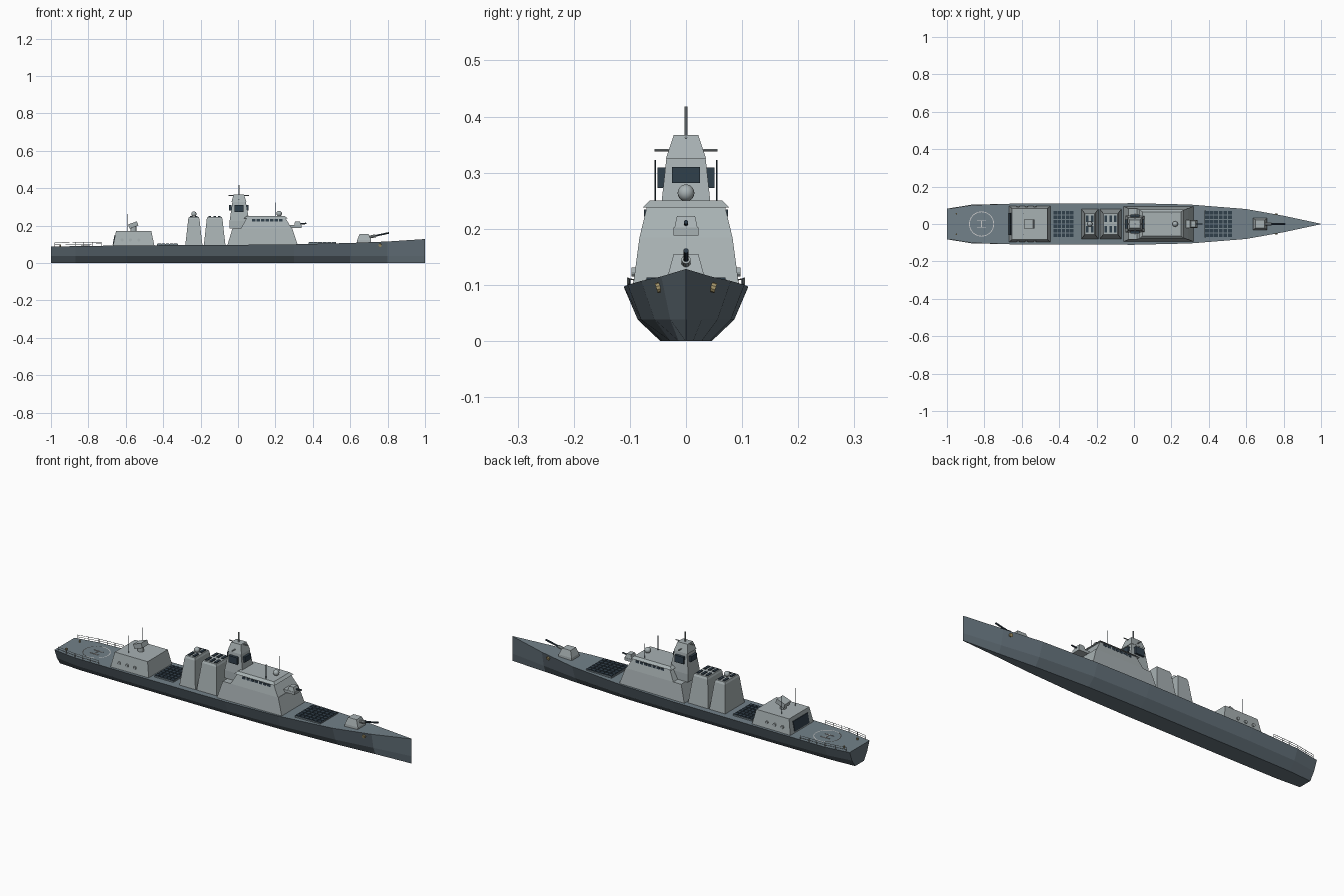
import bpy, bmesh, math
from mathutils import Matrix, Vector

if "Cube" in bpy.data.objects:
    bpy.data.objects.remove(bpy.data.objects["Cube"])


def mat(name, r, g, b):
    m = bpy.data.materials.new(name)
    m.diffuse_color = (r, g, b, 1)
    m.use_nodes = True
    m.node_tree.nodes["Principled BSDF"].inputs["Base Color"].default_value = m.diffuse_color
    return m


HULL = mat("hull_grey", 0.13, 0.17, 0.20)
DECK = mat("deck_grey", 0.17, 0.22, 0.25)
PALE = mat("pale_grey", 0.39, 0.44, 0.45)
DARK = mat("dark_blue", 0.03, 0.05, 0.07)
WHITE = mat("marking_white", 0.7, 0.72, 0.72)
GOLD = mat("brass", 0.4, 0.32, 0.15)


def finish(name, bm, *mats, smooth=False):
    bmesh.ops.recalc_face_normals(bm, faces=bm.faces)
    me = bpy.data.meshes.new(name)
    bm.to_mesh(me)
    bm.free()
    for m in mats:
        me.materials.append(m)
    if smooth:
        me.shade_smooth()
    ob = bpy.data.objects.new(name, me)
    bpy.context.collection.objects.link(ob)
    return ob


def loft(name, rings, *mats):
    """Skin a list of equal-length rings and cap both ends."""
    bm = bmesh.new()
    vs = [[bm.verts.new(p) for p in r] for r in rings]
    n = len(vs[0])
    for a, b in zip(vs, vs[1:]):
        for i in range(n):
            j = (i + 1) % n
            f = bm.faces.new((a[i], a[j], b[j], b[i]))
            if len(mats) > 1 and i == n - 1:
                f.material_index = 1
    bm.faces.new(vs[0])
    bm.faces.new(vs[-1])
    return finish(name, bm, *mats)


def tier(name, levels, m=PALE):
    """Stack of rectangles (x0, x1, half_y, z)."""
    return loft(name, [[(a, -h, z), (b, -h, z), (b, h, z), (a, h, z)]
                       for a, b, h, z in levels], m)


def boxes(name, items, m):
    """Boxes given as (cx, cy, cz, sx, sy, sz[, pitch])."""
    bm = bmesh.new()
    for cx, cy, cz, sx, sy, sz, *pitch in items:
        rot = Matrix.Rotation(math.radians(-pitch[0] if pitch else 0), 4, 'Y')
        bmesh.ops.create_cube(bm, size=1, matrix=Matrix.Translation((cx, cy, cz))
                              @ rot @ Matrix.Diagonal((sx, sy, sz, 1)))
    return finish(name, bm, m)


def rods(name, items, m=PALE, seg=8):
    """Cylinders given as (start, end, radius)."""
    bm = bmesh.new()
    for a, b, r in items:
        a, b = Vector(a), Vector(b)
        d = b - a
        mtx = Matrix.Translation((a + b) / 2) @ d.to_track_quat('Z', 'Y').to_matrix().to_4x4()
        bmesh.ops.create_cone(bm, cap_ends=True, segments=seg, radius1=r,
                              radius2=r, depth=d.length, matrix=mtx)
    return finish(name, bm, m)


def dome(name, x, z, r):
    bm = bmesh.new()
    bmesh.ops.create_uvsphere(bm, u_segments=16, v_segments=10, radius=r,
                              matrix=Matrix.Translation((x, 0, z)))
    finish(name, bm, PALE, smooth=True)


S = (-1, 1)

# Hull: x, deck / chine / keel half widths, deck height
stations = [(-1, .082, .062, .036, .088), (-.87, .103, .08, .044, .09),
            (-.6, .11, .086, .046, .094), (0, .111, .086, .046, .097),
            (.3, .104, .08, .042, .1), (.6, .08, .056, .028, .107),
            (.8, .044, .028, .013, .115), (1, .001, .001, .001, .128)]
loft("hull", [[(x, -d, z), (x, -c, .038), (x, -k, 0), (x, k, 0), (x, c, .038), (x, d, z)]
              for x, d, c, k, z in stations], HULL, DECK)

# Forward superstructure and bridge
tier("forward_superstructure", [(-.057, .32, .095, .094), (-.03, .29, .083, .184)])
tier("bridge", [(.015, .288, .083, .184), (.045, .255, .07, .238)])
tier("bridge_roof", [(.03, .265, .077, .238), (.045, .252, .065, .25)])
boxes("bridge_windows", [(.085 + i * .024, s * .0715, .228, .018, .006, .012)
                         for i in range(7) for s in S], DARK)
dome("bridge_radome", .22, .264, .015)
rods("bridge_whips", [((.2, s * .055, .248), (.2, s * .055, .323), .0015) for s in S], DARK)

# Mast with radar panels, yard and pole
tier("mast", [(-.045, .06, .046, .184), (-.045, .06, .046, .225),
              (-.03, .042, .035, .325)])
tier("mast_top", [(-.035, .045, .036, .325), (-.024, .032, .022, .367)])
boxes("radar_panels", [(.005, s * .041, .291, .05, .02, .036) for s in S]
      + [(.005 + s * .046, 0, .296, .012, .05, .028) for s in S], DARK)
rods("mast_pole", [((.005, 0, .36), (.005, 0, .418), .003)])
rods("mast_yards", [((.005, -.056, .34), (.005, .056, .34), .0025),
                    ((-.05, 0, .362), (.06, 0, .362), .0025)])

# Funnels with exhaust slots
for name, a, b, n in (("aft_funnel", -.282, -.19, 2), ("forward_funnel", -.183, -.067, 3)):
    tier(name, [(a, b, .08, .093), (a + .016, b - .016, .06, .235),
                (a + .02, b - .02, .055, .246)])
    mid, w = (a + b) / 2, (b - a) - .04
    boxes(name + "_slots", [(mid + (i - (n - 1) / 2) * w / n, s * .028, .247,
                             w / n * .5, .036, .006) for i in range(n) for s in S], DARK)
dome("funnel_radome", -.236, .262, .014)

# Hangar with door, portholes, whips
tier("hangar", [(-.668, -.447, .096, .092), (-.652, -.463, .083, .17)])
tier("hangar_door", [(-.67, -.64, .06, .1), (-.66, -.63, .06, .15)], DARK)
rods("hangar_portholes", [((x, s * .08, .123), (x, s * .097, .123), .008)
                          for x in (-.62, -.575, -.53) for s in S], PALE, 12)
rods("hangar_whips", [((-.59, s * .055, .168), (-.59, s * .055, .262), .0015) for s in S], DARK)

# Aft missile launcher on the hangar roof
rods("launcher_pedestal", [((-.56, 0, .168), (-.56, 0, .195), .016)], PALE, 12)
boxes("launcher_box", [(-.56, 0, .203, .05, .05, .024, 20)], PALE)

# Vertical launch cell grids
for name, a, b, nx, z in (("forward_cells", .378, .525, 6, .104), ("aft_cells", -.432, -.322, 5, .096)):
    boxes(name + "_frame", [((a + b) / 2, 0, z, b - a, .144, .012)], DECK)
    px, py = (b - a) / nx, .144 / 6
    boxes(name + "_hatches", [(a + (i + .5) * px, (j - 2.5) * py, z + .006, px * .84, py * .84, .006)
                              for i in range(nx) for j in range(6)], DARK)

# Main gun
tier("gun_turret", [(.637, .712, .032, .106), (.637, .712, .031, .122), (.65, .698, .022, .155)])
rods("gun_barrel", [((.69, 0, .136), (.808, 0, .161), .0045)], DARK, 10)
rods("gun_sleeve", [((.69, 0, .136), (.735, 0, .1455), .008)], PALE, 10)

# Close-in gun in front of the bridge
boxes("close_in_gun_base", [(.305, 0, .195, .07, .044, .014)], PALE)
tier("close_in_gun_house", [(.3, .34, .021, .2), (.305, .33, .016, .223)])
rods("close_in_gun_barrel", [((.33, 0, .208), (.365, 0, .212), .004)], DARK)

# Helipad circle and cross mark
bm = bmesh.new()
N, R = 40, .067
rings = [[bm.verts.new((-.815 + r * math.cos(2 * math.pi * i / N),
                        r * math.sin(2 * math.pi * i / N), .0935)) for i in range(N)]
         for r in (R, R - .004)]
for i in range(N):
    j = (i + 1) % N
    bm.faces.new((rings[0][i], rings[0][j], rings[1][j], rings[1][i]))
finish("helipad_circle", bm, WHITE)
boxes("helipad_mark", [(-.815, s * .018, .0928, .05, .004, .002) for s in S]
      + [(-.815, 0, .0928, .004, .036, .002)], WHITE)

# Stern railings following the deck edge
edge = [(-.98, .081, .0885), (-.925, .09, .089), (-.87, .099, .09),
        (-.825, .101, .0908), (-.78, .102, .0915), (-.73, .104, .092)]
rail = []
for s in S:
    pts = [Vector((x, s * y, z)) for x, y, z in edge]
    up = Vector((0, 0, .02))
    rail += [(p, p + up, .0014) for p in pts]
    rail += [(a + up * k, b + up * k, .0012) for a, b in zip(pts, pts[1:]) for k in (.5, 1)]
rods("stern_railings", rail, PALE, 6)

# Bow anchors and stern bollards
rods("anchors", [((.76, s * .04, .098), (.76, s * .053, .094), .009) for s in S], GOLD, 10)
rods("stern_bollards", [((-.95, s * .055, .086), (-.95, s * .055, .1), .004) for s in S], GOLD)
